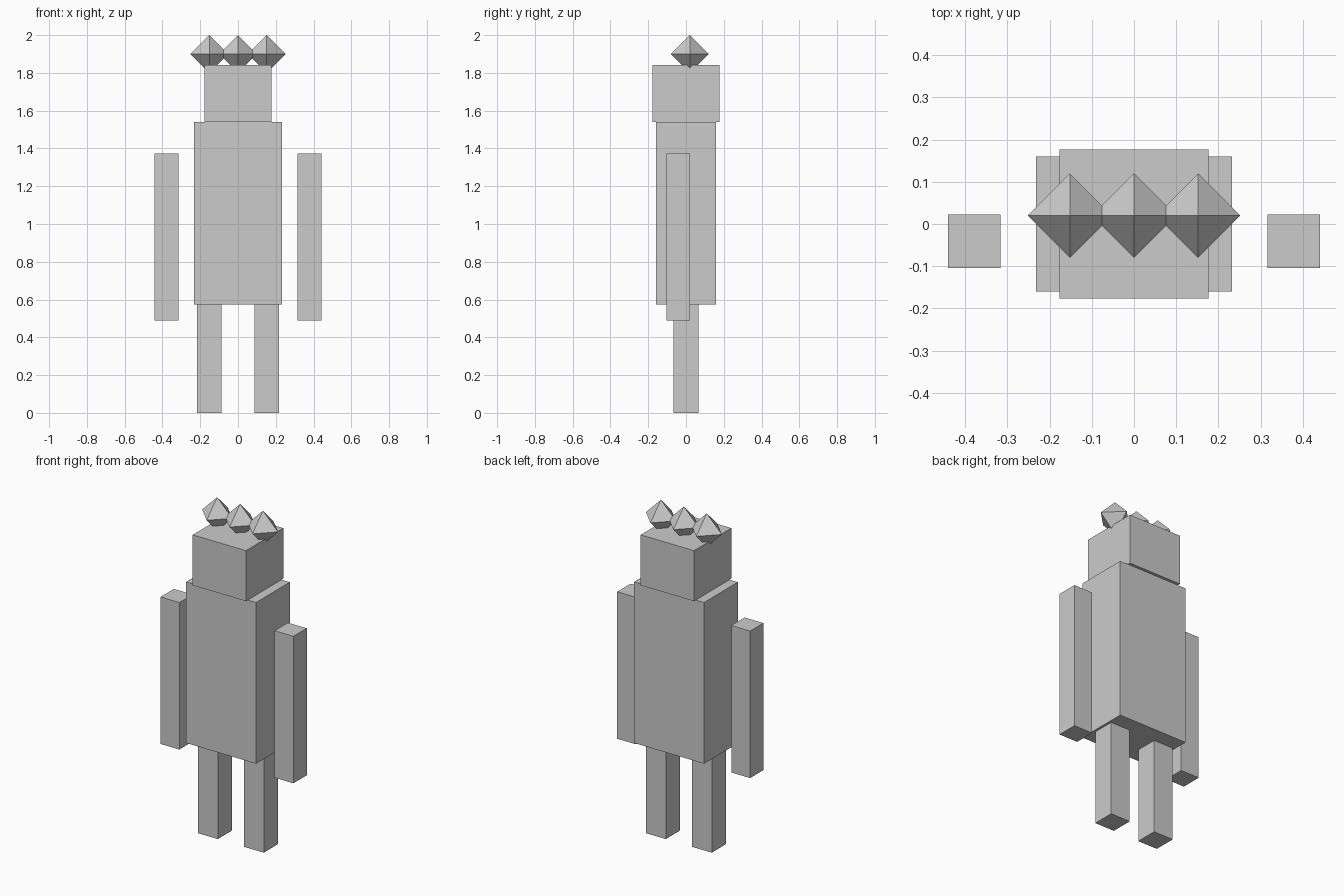
import bpy
import bmesh
from mathutils import Matrix, Vector

default = bpy.data.objects.get("Cube")
if default:
    bpy.data.objects.remove(default, do_unlink=True)

GREY = (0.6, 0.6, 0.6, 1.0)
grey = bpy.data.materials.new("plain grey")
grey.use_nodes = True
grey.diffuse_color = GREY
grey.node_tree.nodes["Principled BSDF"].inputs["Base Color"].default_value = GREY


def add_object(name, bm, location):
    """Turn a bmesh into a flat-shaded grey object."""
    bmesh.ops.recalc_face_normals(bm, faces=bm.faces)
    mesh = bpy.data.meshes.new(name)
    bm.to_mesh(mesh)
    bm.free()
    mesh.materials.append(grey)
    obj = bpy.data.objects.new(name, mesh)
    obj.location = location
    bpy.context.collection.objects.link(obj)
    return obj


def box(name, low, high):
    """Box spanning two opposite corners."""
    low, high = Vector(low), Vector(high)
    bm = bmesh.new()
    bmesh.ops.create_cube(bm, size=1, matrix=Matrix.Diagonal((*(high - low), 1)))
    return add_object(name, bm, (low + high) / 2)


def octahedron(name, center, radius):
    """Eight-sided gem with its points on the axes."""
    bm = bmesh.new()
    for axis in range(3):
        for sign in (-1, 1):
            point = Vector()
            point[axis] = sign * radius
            bm.verts.new(point)
    bmesh.ops.convex_hull(bm, input=bm.verts)
    return add_object(name, bm, center)


# Torso and head
box("torso", (-0.232, -0.16, 0.573), (0.232, 0.16, 1.54))
box("head", (-0.177, -0.177, 1.54), (0.177, 0.177, 1.843))

# Arms and legs, mirrored across the middle
for side, s in (("left", 1), ("right", -1)):
    arm_x = sorted((s * 0.316, s * 0.441))
    leg_x = sorted((s * 0.087, s * 0.218))
    box(side + "_arm", (arm_x[0], -0.104, 0.49), (arm_x[1], 0.022, 1.372))
    box(side + "_leg", (leg_x[0], -0.067, 0), (leg_x[1], 0.067, 0.573))

# Row of gems on the head
for name, x in (("right_gem", -0.152), ("middle_gem", 0), ("left_gem", 0.152)):
    octahedron(name, (x, 0.02, 1.9), 0.1)
